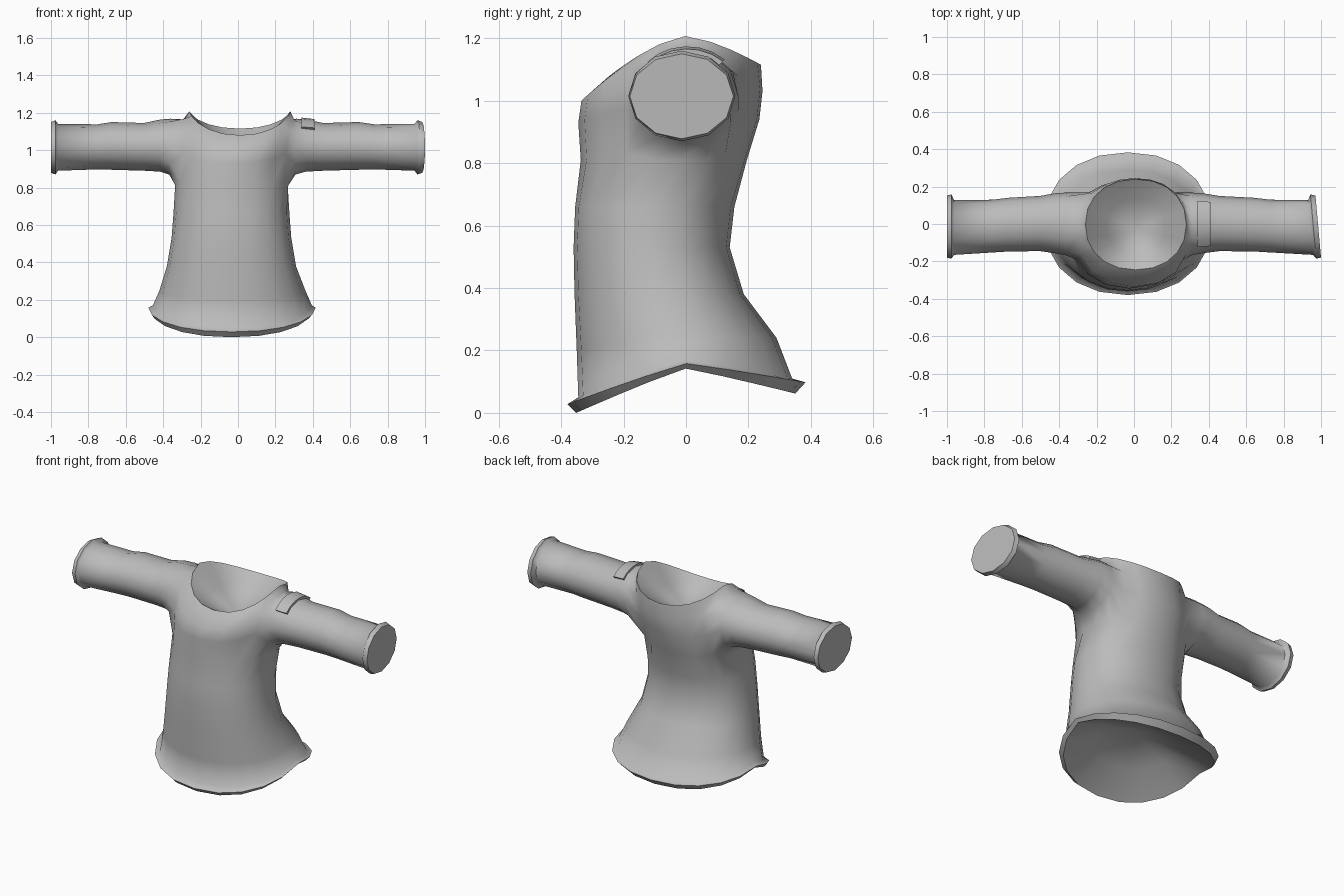
import bpy
import bmesh
from math import sin, cos, pi, radians, copysign

if "Cube" in bpy.data.objects:
    bpy.data.objects.remove(bpy.data.objects["Cube"], do_unlink=True)

grey = bpy.data.materials.new("plain_grey_cloth")
grey.use_nodes = True
grey.diffuse_color = (0.5, 0.5, 0.5, 1)
bsdf = next(n for n in grey.node_tree.nodes if n.type == 'BSDF_PRINCIPLED')
bsdf.inputs["Base Color"].default_value = grey.diffuse_color
bsdf.inputs["Roughness"].default_value = 0.8

COLS, SIDES = 20, 12

# Torso rings: z at side, front, back, then x range and y range
TORSO = [
    (0.142, 0.00, 0.062, -0.465, 0.395, -0.352, 0.35),
    (0.158, 0.028, 0.098, -0.48, 0.415, -0.38, 0.383),
    (0.17, 0.05, 0.11, -0.455, 0.395, -0.345, 0.34),
    (0.25, 0.20, 0.24, -0.42, 0.36, -0.35, 0.29),
    (0.38, 0.38, 0.38, -0.38, 0.31, -0.357, 0.185),
    (0.53, 0.53, 0.53, -0.355, 0.285, -0.36, 0.14),
    (0.66, 0.66, 0.66, -0.345, 0.275, -0.355, 0.155),
    (0.83, 0.81, 0.81, -0.338, 0.27, -0.337, 0.195),
    (1.00, 0.93, 0.94, -0.33, 0.28, -0.345, 0.235),
    (1.182, 1.00, 1.03, -0.30, 0.31, -0.335, 0.245),
    (1.207, 1.08, 1.115, -0.26, 0.28, -0.245, 0.24),
]
LOW, MID, HIGH = 7, 8, 9

# Sleeve rings: distance from centre, y range, z range
SLEEVE = [
    (0.335, -0.175, 0.178, 0.868, 1.178),
    (0.39, -0.157, 0.165, 0.885, 1.163),
    (0.48, -0.145, 0.15, 0.89, 1.145),
    (0.66, -0.147, 0.14, 0.895, 1.15),
    (0.74, -0.152, 0.13, 0.897, 1.138),
    (0.96, -0.165, 0.127, 0.89, 1.14),
    (0.975, -0.185, 0.158, 0.87, 1.16),
    (1.00, -0.18, 0.152, 0.878, 1.15),
]


def rounded(v):
    return copysign(abs(v) ** 0.92, v)


def torso_ring(bm, ring, turn, bow):
    # turn shifts the side columns towards the back, bow rounds the height curve
    side, front, back, x0, x1, y0, y1 = ring
    verts = []
    for i in range(COLS):
        a = 2 * pi * i / COLS
        a += turn * cos(a)
        c, s = cos(a), sin(a)
        end = back if s > 0 else front
        verts.append(bm.verts.new((
            (x0 + x1) / 2 + (x1 - x0) / 2 * rounded(c),
            (y0 + y1) / 2 + (y1 - y0) / 2 * rounded(s),
            side + (end - side) * abs(s) ** bow)))
    return verts


def sleeve_point(ring, x, a, grow=0):
    _, y0, y1, z0, z1 = ring
    return (x, (y0 + y1) / 2 + ((y1 - y0) / 2 + grow) * cos(a),
            (z0 + z1) / 2 + ((z1 - z0) / 2 + grow) * sin(a))


def bridge(bm, a, b, skip=()):
    n = len(a)
    for i in range(n):
        if i not in skip:
            j = (i + 1) % n
            bm.faces.new((a[i], a[j], b[j], b[i]))


def hollow(bm, rim, centre, depth_mid):
    # Concave lining: one ring part way in, then a fan to the centre
    cx, cy, cz = centre
    mid = [bm.verts.new((cx + (v.co.x - cx) * 0.6, cy + (v.co.y - cy) * 0.6,
                         cz + (v.co.z - cz) * depth_mid)) for v in rim]
    bridge(bm, rim, mid)
    tip = bm.verts.new(centre)
    for i, v in enumerate(mid):
        bm.faces.new((v, mid[(i + 1) % len(mid)], tip))


def finish(name, bm):
    bmesh.ops.recalc_face_normals(bm, faces=bm.faces)
    mesh = bpy.data.meshes.new(name)
    bm.to_mesh(mesh)
    bm.free()
    obj = bpy.data.objects.new(name, mesh)
    bpy.context.collection.objects.link(obj)
    mesh.materials.append(grey)
    bpy.ops.object.select_all(action='DESELECT')
    obj.select_set(True)
    bpy.context.view_layer.objects.active = obj
    bpy.ops.object.shade_smooth_by_angle(angle=radians(62))


# Torso, leaving an armhole on each side
bm = bmesh.new()
rings = [torso_ring(bm, r, 0.25 if LOW <= k <= HIGH else 0, 1.35 if k > LOW else 1)
         for k, r in enumerate(TORSO)]
half = COLS // 2
arm_cols = {COLS - 2, COLS - 1, 0, 1, half - 2, half - 1, half, half + 1}
for k in range(len(rings) - 1):
    bridge(bm, rings[k], rings[k + 1], arm_cols if k in (LOW, MID) else ())

# Neck and hem linings
hollow(bm, rings[-1], (0.02, -0.03, 0.97), 0.5)
hollow(bm, rings[0], (-0.03, -0.02, 0.26), 0.5)

# Sleeves grow out of the armholes and end in flared, closed cuffs
seams = []
for side in (1, -1):
    def col(k):
        return k % COLS if side > 0 else (half - k) % COLS
    loop = [rings[MID][col(2)]]
    loop += [rings[HIGH][col(k)] for k in (2, 1, 0, -1, -2)]
    loop += [rings[MID][col(-2)]]
    loop += [rings[LOW][col(k)] for k in (-2, -1, 0, 1, 2)]
    seams += loop
    for ring in SLEEVE:
        x = side * ring[0] - 0.045 * (1 - ring[0])
        new = [bm.verts.new(sleeve_point(ring, x, 2 * pi * i / SIDES))
               for i in range(SIDES)]
        if ring is SLEEVE[0]:
            seams += new
        bridge(bm, loop, new)
        loop = new
    bm.faces.new(loop)

# Soften the armhole seams, and slant the left cuff slightly backwards
for _ in range(2):
    bmesh.ops.smooth_vert(bm, verts=seams, factor=0.3,
                          use_axis_x=True, use_axis_y=True, use_axis_z=True)
for v in bm.verts:
    if v.co.x > 0.94:
        v.co.x -= 0.09 * (v.co.y + 0.18)
finish("shirt", bm)

# Small raised tab lying over the left shoulder
bm = bmesh.new()
rows = []
for i in range(7):
    a = radians(46 + 92 * i / 6)
    rows.append([bm.verts.new(sleeve_point(SLEEVE[1], x, a, g))
                 for x, g in ((0.34, -0.02), (0.34, 0.011), (0.41, 0.003), (0.41, -0.025))])
for a, b in zip(rows, rows[1:]):
    bridge(bm, a, b)
bm.faces.new(rows[0])
bm.faces.new(rows[-1])
finish("shoulder_tab", bm)
